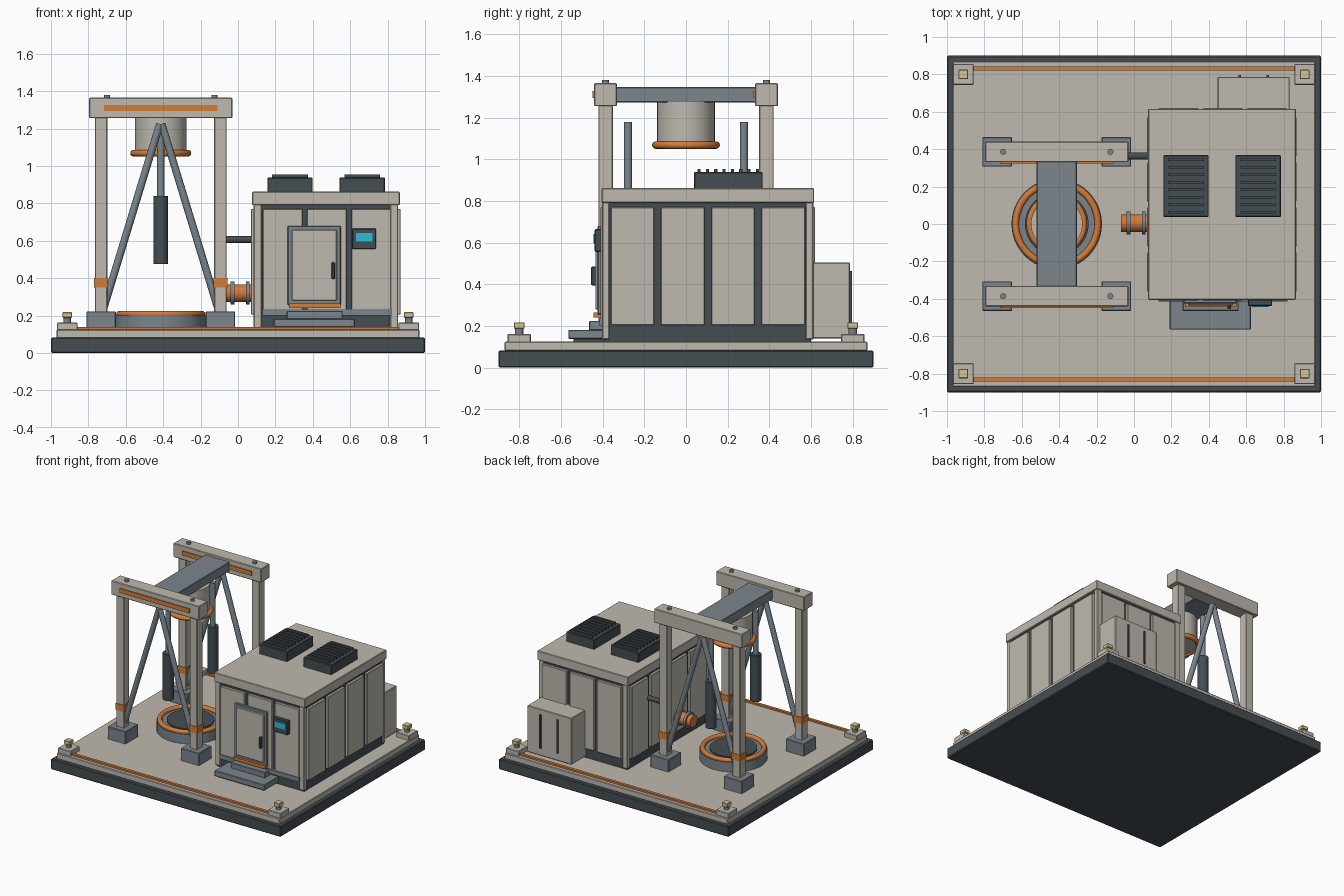
import bpy
from mathutils import Vector

if "Cube" in bpy.data.objects:
    bpy.data.objects.remove(bpy.data.objects["Cube"])


def mat(name, rgb):
    m = bpy.data.materials.new(name)
    m.diffuse_color = (*rgb, 1)
    m.use_nodes = True
    m.node_tree.nodes["Principled BSDF"].inputs["Base Color"].default_value = m.diffuse_color
    return m


BEIGE = mat("beige", (0.52, 0.49, 0.43))
DARK = mat("dark", (0.06, 0.075, 0.085))
SLATE = mat("slate", (0.2, 0.24, 0.27))
ORANGE = mat("orange", (0.65, 0.2, 0.04))
CYAN = mat("cyan", (0.03, 0.5, 0.7))
BRASS = mat("brass", (0.7, 0.55, 0.3))


def finish(name, m):
    o = bpy.context.object
    o.name = name
    o.data.materials.append(m)
    return o


def box(name, m, x, y, z, bevel=0.004):
    """Box from (min, max) ranges."""
    r = (x, y, z)
    bpy.ops.mesh.primitive_cube_add(size=1, location=[(a + b) / 2 for a, b in r])
    o = finish(name, m)
    o.scale = [b - a for a, b in r]
    bpy.ops.object.transform_apply(location=False, rotation=False, scale=True)
    if bevel:
        b = o.modifiers.new("bevel", "BEVEL")
        b.width = bevel
        b.segments = 1
    return o


def cbox(name, m, cx, cy, sx, sy, z, bevel=0.004):
    return box(name, m, (cx - sx / 2, cx + sx / 2), (cy - sy / 2, cy + sy / 2), z, bevel)


def rod(name, m, p, q, r, n=24):
    p, q = Vector(p), Vector(q)
    d = q - p
    bpy.ops.mesh.primitive_cylinder_add(vertices=n, radius=r, depth=d.length, location=(p + q) / 2)
    o = finish(name, m)
    o.rotation_euler = d.to_track_quat("Z", "Y").to_euler()
    bpy.ops.object.shade_smooth_by_angle()
    return o


def ring(name, m, loc, R, r):
    bpy.ops.mesh.primitive_torus_add(location=loc, major_radius=R, minor_radius=r,
                                     major_segments=48, minor_segments=12)
    bpy.ops.object.shade_smooth()
    return finish(name, m)


# Base slab, deck and edge strips
box("base_slab", DARK, (-1, 1), (-0.9, 0.9), (0, 0.083), 0.006)
box("deck", BEIGE, (-0.97, 0.97), (-0.87, 0.87), (0.08, 0.125))
for s in (-1, 1):
    cbox("edge_strip", ORANGE, 0, s * 0.832, 1.72, 0.022, (0.12, 0.138), 0)
    for t in (-1, 1):
        x, y = t * 0.913, s * 0.8
        cbox("corner_pad", BEIGE, x, y, 0.112, 0.112, (0.12, 0.162))
        rod("corner_stud", SLATE, (x, y, 0.16), (x, y, 0.19), 0.02, 16)
        cbox("corner_cap", BRASS, x, y, 0.052, 0.052, (0.187, 0.218))

# Cabin core, roof and corner posts
box("cabin_core", DARK, (0.09, 0.85), (-0.39, 0.6), (0.125, 0.795), 0)
box("cabin_roof", BEIGE, (0.075, 0.865), (-0.405, 0.615), (0.79, 0.862))
for x in (0.105, 0.835):
    for y in (-0.385, 0.593):
        cbox("cabin_corner_post", BEIGE, x, y, 0.042, 0.036, (0.135, 0.795))

# Cabin wall panels
PZ = (0.205, 0.77)
for i in range(4):
    cy = 0.105 + (i - 1.5) * 0.241
    for x in ((0.07, 0.1), (0.84, 0.87)):
        box("side_panel", BEIGE, x, (cy - 0.104, cy + 0.104), PZ, 0.003)
for i in range(3):
    cx = 0.475 + (i - 1) * 0.237
    for y in ((-0.41, -0.38), (0.59, 0.62)):
        box("end_panel", BEIGE, (cx - 0.106, cx + 0.106), y, PZ, 0.003)

# Door, sill, step and control panel
box("door_frame", SLATE, (0.265, 0.55), (-0.425, -0.4), (0.255, 0.68))
box("door_leaf", BEIGE, (0.288, 0.528), (-0.435, -0.41), (0.28, 0.658))
box("door_kick_strip", ORANGE, (0.272, 0.547), (-0.443, -0.4), (0.24, 0.264), 0)
box("door_handle", DARK, (0.5, 0.518), (-0.455, -0.43), (0.395, 0.485))
box("front_sill", SLATE, (0.13, 0.82), (-0.415, -0.39), (0.2, 0.235), 0)
box("upper_step", SLATE, (0.26, 0.56), (-0.465, -0.39), (0.18, 0.225))
box("lower_step", SLATE, (0.19, 0.625), (-0.565, -0.38), (0.138, 0.182))
box("lower_step_base", DARK, (0.21, 0.605), (-0.54, -0.38), (0.12, 0.14), 0)
box("control_panel", DARK, (0.61, 0.738), (-0.438, -0.4), (0.555, 0.665))
box("control_screen", CYAN, (0.632, 0.718), (-0.444, -0.43), (0.595, 0.642), 0)

# Roof vents with slats
for cx in (0.278, 0.664):
    cbox("roof_vent", DARK, cx, 0.203, 0.243, 0.33, (0.855, 0.938))
    for i in range(8):
        cbox("vent_slat", DARK, cx, 0.203 + (i - 3.5) * 0.04, 0.19, 0.015, (0.93, 0.953), 0)

# Rear service unit
box("rear_unit", BEIGE, (0.447, 0.832), (0.6, 0.786), (0.14, 0.505))
for x in (0.565, 0.715):
    cbox("rear_unit_rib", DARK, x, 0.789, 0.012, 0.014, (0.2, 0.465), 0)

# Side coupling and pipe
rod("coupling", ORANGE, (-0.07, 0.005, 0.32), (0.1, 0.005, 0.32), 0.047)
for x in (-0.03, 0.052):
    rod("coupling_flange", SLATE, (x - 0.01, 0.005, 0.32), (x + 0.01, 0.005, 0.32), 0.062)
rod("link_pipe", DARK, (-0.1, 0.363, 0.606), (0.1, 0.363, 0.606), 0.019)

# Gantry frames: feet, posts, collars, braces, top beams, pistons
GX, HX = -0.413, 0.319
for s in (-1, 1):
    y = s * 0.386
    for t in (-1, 1):
        x = GX + t * HX
        cbox("gantry_foot", SLATE, x, y, 0.158, 0.158, (0.12, 0.222))
        cbox("gantry_post", BEIGE, x, y, 0.066, 0.07, (0.2, 1.27))
        cbox("post_collar", ORANGE, x, y, 0.074, 0.078, (0.35, 0.402), 0)
        rod("gantry_brace", SLATE, (GX + t * 0.305, y, 0.24), (GX + t * 0.005, y, 1.225), 0.02, 16)
        rod("beam_bolt", SLATE, (GX + t * 0.287, y, 1.35), (GX + t * 0.287, y, 1.38), 0.016, 16)
    cbox("gantry_top_beam", BEIGE, GX, y, 0.765, 0.11, (1.255, 1.365))
    cbox("beam_stripe", ORANGE, GX, y - 0.055, 0.605, 0.016, (1.293, 1.327), 0)
    py = s * 0.278
    rod("piston_rod", SLATE, (GX, py, 0.8), (GX, py, 1.18), 0.02)
    rod("piston_cylinder", DARK, (GX, py, 0.475), (GX, py, 0.838), 0.04)

# Cross beam and hanging drum
cbox("cross_beam", SLATE, GX, 0, 0.215, 0.68, (1.273, 1.347))
rod("hanging_drum", BEIGE, (GX, 0, 1.06), (GX, 0, 1.28), 0.138, 48)
ring("hanging_drum_ring", ORANGE, (GX, 0, 1.068), 0.145, 0.018)

# Ground ring
rod("ground_ring_base", SLATE, (GX, 0, 0.12), (GX, 0, 0.2), 0.242, 48)
ring("ground_ring", ORANGE, (GX, 0, 0.207), 0.22, 0.018)
rod("ground_ring_plate", DARK, (GX, 0, 0.19), (GX, 0, 0.21), 0.17, 48)
